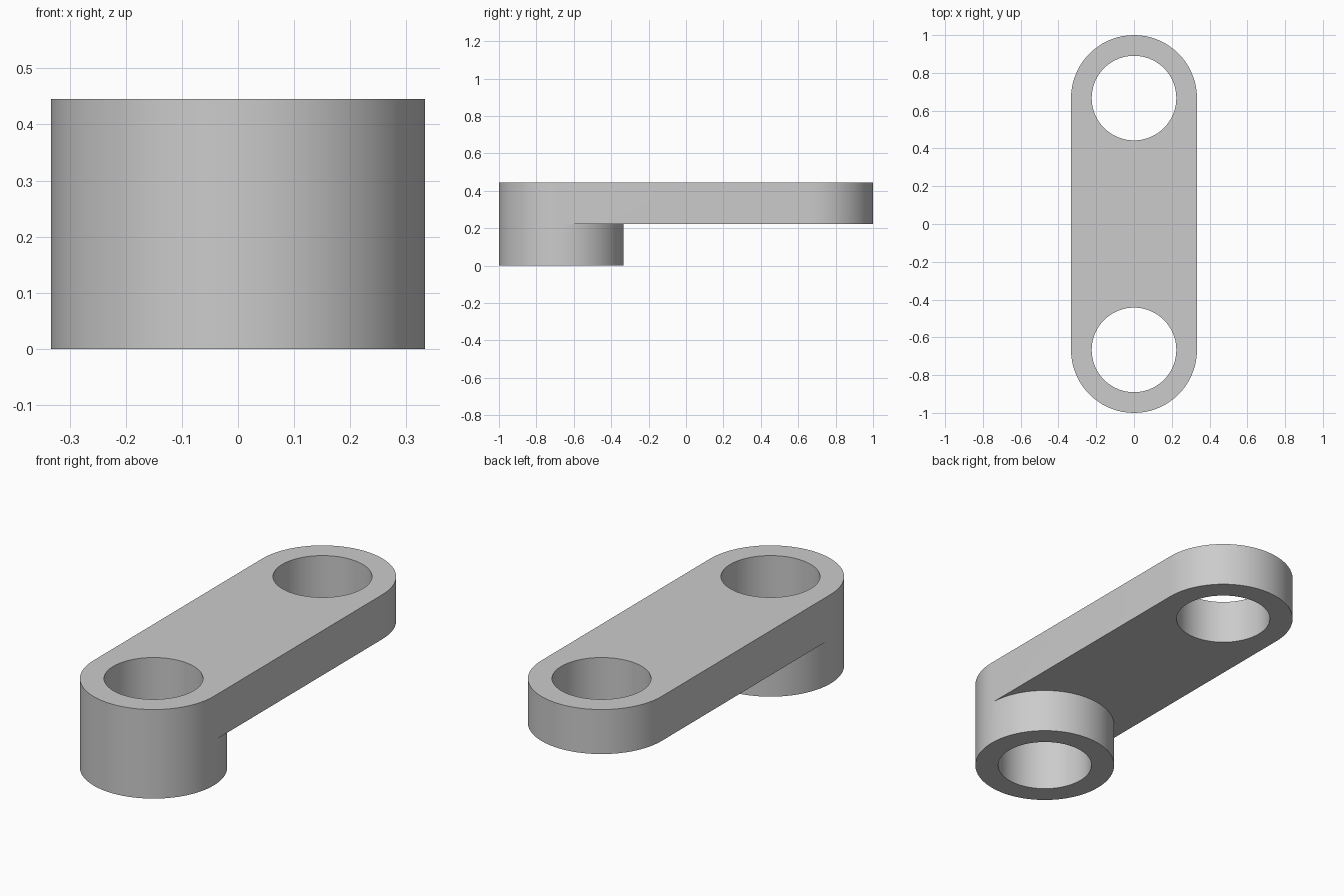
import bpy
import bmesh
from math import pi, cos, sin, radians

cube = bpy.data.objects.get("Cube")
if cube:
    bpy.data.objects.remove(cube, do_unlink=True)

RADIUS = 1 / 3       # outer radius of both rounded ends
BORE = 0.224         # hole radius
CENTRE = 2 / 3       # distance of each hole from the middle
TOP = 0.445          # overall height
UNDERSIDE = 0.2225   # bottom of the arm
SEGS = 36            # segments per half circle

bm = bmesh.new()


def arc(radius, y, z, start, count):
    """Vertices anticlockwise along a circle, from the start angle."""
    return [bm.verts.new((radius * cos(start + pi * i / SEGS),
                          y + radius * sin(start + pi * i / SEGS), z))
            for i in range(count)]


def wall(upper, lower, closed=False):
    """Quads joining two matching rows of vertices."""
    n = len(upper)
    for i in range(n if closed else n - 1):
        j = (i + 1) % n
        bm.faces.new((upper[i], lower[i], lower[j], upper[j]))


def cap(*loops):
    """Flat face filling the first loop, with the others as holes."""
    edges = []
    for loop in loops:
        for a, b in zip(loop, loop[1:] + loop[:1]):
            edges.append(bm.edges.get((a, b)) or bm.edges.new((a, b)))
    bmesh.ops.triangle_fill(bm, edges=edges, use_beauty=True)


def hole(y, z):
    return arc(BORE, y, z, 0, 2 * SEGS)


# Rows of vertices: front end at three heights, back end at two
front_top, front_mid = [arc(RADIUS, -CENTRE, z, pi, SEGS + 1) for z in (TOP, UNDERSIDE)]
back_top, back_mid = [arc(RADIUS, CENTRE, z, 0, SEGS + 1) for z in (TOP, UNDERSIDE)]
boss_bottom = arc(RADIUS, -CENTRE, 0, pi, 2 * SEGS)
boss_inner = arc(RADIUS, -CENTRE, UNDERSIDE, pi / SEGS, SEGS - 1)
front_hole_top, front_hole_bottom = hole(-CENTRE, TOP), hole(-CENTRE, 0)
back_hole_top, back_hole_bottom = hole(CENTRE, TOP), hole(CENTRE, UNDERSIDE)

# Outer walls of the arm, then of the boss beneath it
wall(front_top + back_top, front_mid + back_mid, closed=True)
wall(front_mid + boss_inner, boss_bottom, closed=True)

# Bores
wall(front_hole_top, front_hole_bottom, closed=True)
wall(back_hole_top, back_hole_bottom, closed=True)

# Top, arm underside and boss underside
cap(front_top + back_top, front_hole_top, back_hole_top)
cap([front_mid[-1]] + back_mid + [front_mid[0]] + boss_inner[::-1], back_hole_bottom)
cap(boss_bottom, front_hole_bottom)
bmesh.ops.recalc_face_normals(bm, faces=bm.faces)

mesh = bpy.data.meshes.new("link_arm")
bm.to_mesh(mesh)
bm.free()
link_arm = bpy.data.objects.new("link_arm", mesh)
bpy.context.collection.objects.link(link_arm)

# Plain grey material
grey = bpy.data.materials.new("plain_grey")
grey.use_nodes = True
grey.diffuse_color = (0.6, 0.6, 0.6, 1)
grey.node_tree.nodes["Principled BSDF"].inputs["Base Color"].default_value = (0.6, 0.6, 0.6, 1)
mesh.materials.append(grey)

# Smooth curved walls, sharp rims
bpy.ops.object.select_all(action="DESELECT")
link_arm.select_set(True)
bpy.context.view_layer.objects.active = link_arm
bpy.ops.object.shade_smooth_by_angle(angle=radians(30))
